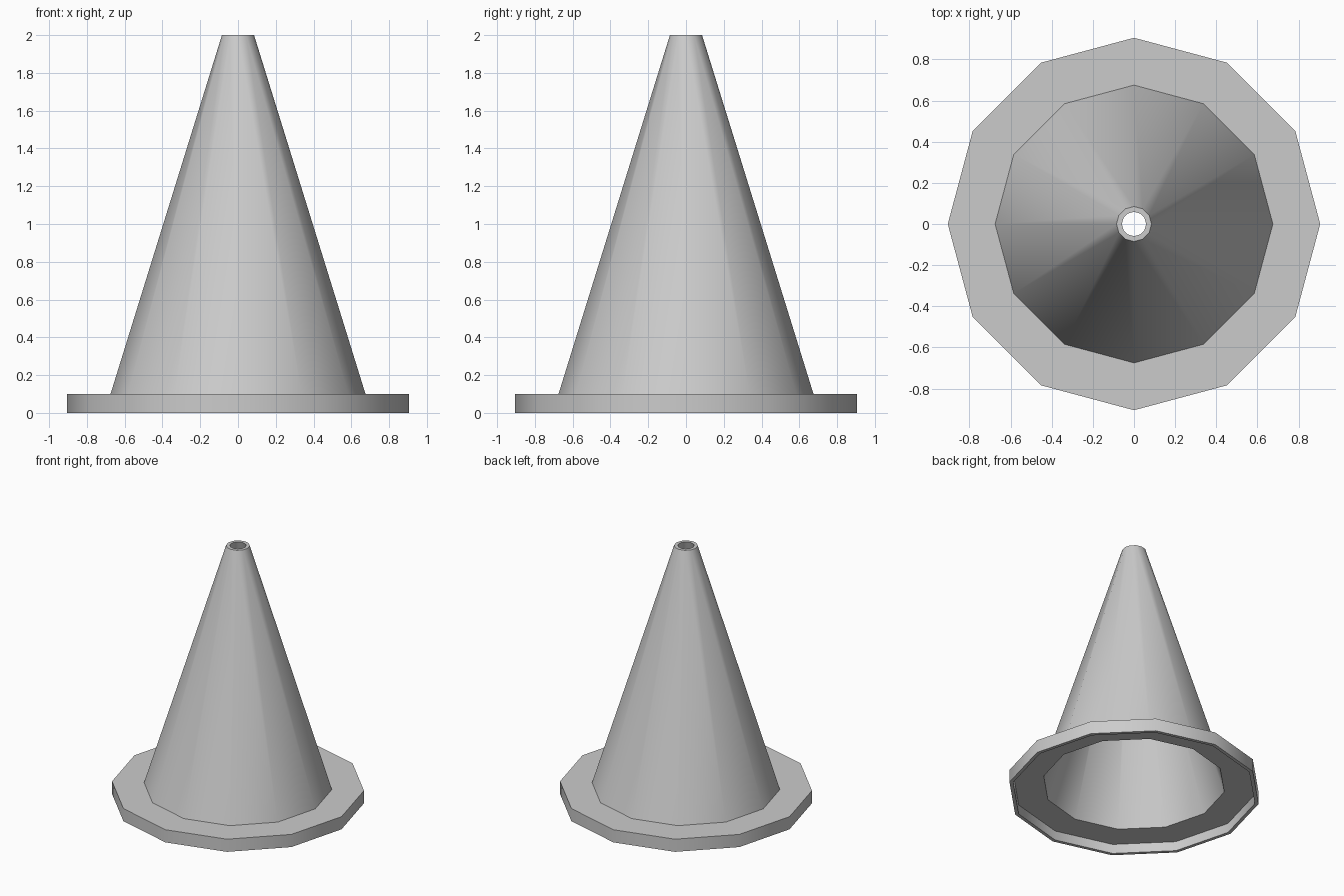
import bpy, bmesh, math

if "Cube" in bpy.data.objects:
    bpy.data.objects.remove(bpy.data.objects["Cube"])

SIDES = 12

# Closed cross-section (radius, height) of the hollow cone and its flanged base
profile = [
    (0.085, 2.0), (0.675, 0.1), (0.905, 0.1), (0.905, 0.0),   # outside
    (0.878, 0.0), (0.878, 0.074), (0.656, 0.074), (0.059, 2.0),  # inside
]

# Revolve the section into a 12-sided shell
bm = bmesh.new()
rings = []
for i in range(SIDES):
    a = 2 * math.pi * i / SIDES
    rings.append([bm.verts.new((r * math.cos(a), r * math.sin(a), z)) for r, z in profile])
n = len(profile)
for i in range(SIDES):
    a, b = rings[i], rings[(i + 1) % SIDES]
    for j in range(n):
        k = (j + 1) % n
        bm.faces.new((a[j], a[k], b[k], b[j]))
bmesh.ops.recalc_face_normals(bm, faces=bm.faces)

mesh = bpy.data.meshes.new("traffic_cone")
bm.to_mesh(mesh)
bm.free()
cone = bpy.data.objects.new("traffic_cone", mesh)
bpy.context.collection.objects.link(cone)

# Smooth round the sides, crisp at the rims
bpy.context.view_layer.objects.active = cone
cone.select_set(True)
bpy.ops.object.shade_smooth_by_angle(angle=math.radians(35))
